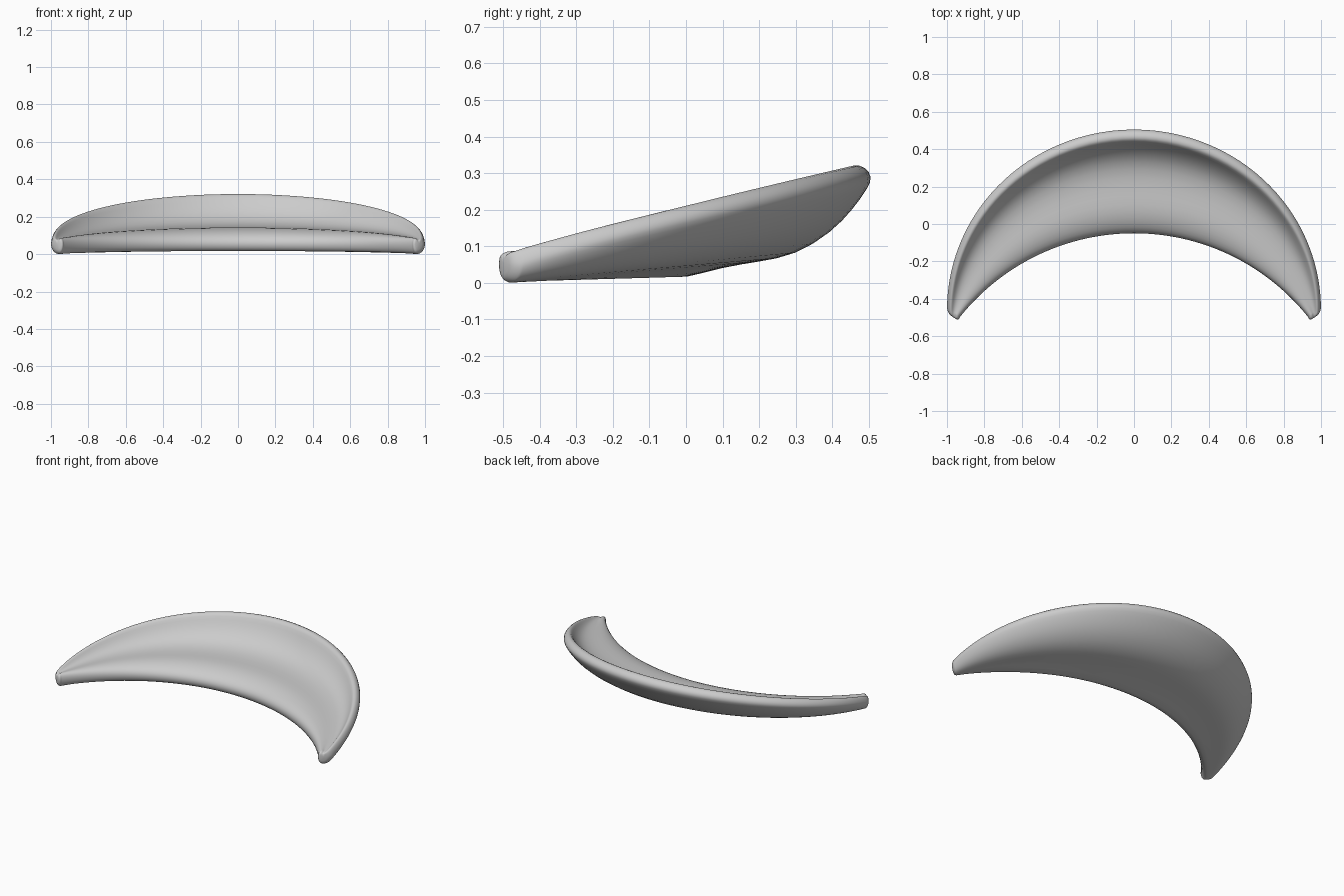
import bpy, bmesh, math
from mathutils import Vector

if "Cube" in bpy.data.objects:
    bpy.data.objects.remove(bpy.data.objects["Cube"])

# Cross-section: (y, z) at the middle, then (fraction across, z) at the tips
PROFILE = [
    (-.01, .010, .25, .0), (.10, .043, .40, .0), (.20, .058, .55, .002),
    (.30, .075, .68, .006), (.40, .138, .82, .015), (.46, .203, .93, .028),
    (.50, .260, .99, .042), (.513, .29, 1.0, .055), (.493, .318, .93, .072),
    (.46, .326, .82, .086), (.442, .308, .70, .089), (.42, .26, .62, .085),
    (.37, .195, .55, .081), (.30, .155, .48, .079), (.20, .142, .42, .079),
    (.10, .145, .36, .082), (.03, .131, .30, .086), (-.02, .107, .18, .086),
    (-.046, .08, .06, .076), (-.052, .05, .0, .05), (-.037, .02, .08, .015),
]
STEPS = 40
INNER_R, INNER_SWEEP = 1.186, math.radians(51.6)


def edges(t):
    """Inner and outer crescent edge points for t in -1..1."""
    a, b = t * INNER_SWEEP, t * math.pi / 2
    inner = Vector((INNER_R * math.sin(a), INNER_R * math.cos(a) - 1.236, 0))
    outer = Vector((math.sin(b), -.45 + .96 * math.cos(b), 0))
    return inner, outer


def width(t):
    inner, outer = edges(t)
    return (outer - inner).length


def section(t):
    """Blend the middle section into the tip section, keeping rim thickness."""
    inner, outer = edges(t)
    k = (1 / width(t) - 1 / width(1)) / (1 / width(0) - 1 / width(1))
    w = max(0, math.cos(t * math.pi / 2)) ** .9
    points = []
    for y, z, tip_u, tip_z in PROFILE:
        u = tip_u + ((y + .05) / .56 - tip_u) * k
        p = inner.lerp(outer, u)
        p.z = tip_z + (z - tip_z) * w
        points.append(p)
    return points


def tip_ring(points, scale, push):
    """Smaller ring that rounds off a tip."""
    centre = sum(points, Vector()) / len(points)
    return [centre + (p - centre) * scale + Vector((0, -push, 0)) for p in points]


# Sections, packed closer towards the tips
ts = [math.sin(math.pi / 2 * (2 * i / STEPS - 1)) for i in range(STEPS + 1)]
rings = [section(t) for t in ts]
rings = ([tip_ring(rings[0], .6, .026), tip_ring(rings[0], .88, .015)] + rings
         + [tip_ring(rings[-1], .88, .015), tip_ring(rings[-1], .6, .026)])

# Crescent shell skinned through the sections
bm = bmesh.new()
loops = [[bm.verts.new(p) for p in ring] for ring in rings]
n = len(PROFILE)
for r0, r1 in zip(loops, loops[1:]):
    for j in range(n):
        bm.faces.new((r0[j], r0[(j + 1) % n], r1[(j + 1) % n], r1[j]))
bm.faces.new(loops[0])
bm.faces.new(loops[-1])
bmesh.ops.recalc_face_normals(bm, faces=bm.faces)
mesh = bpy.data.meshes.new("crescent_dish")
bm.to_mesh(mesh)
bm.free()

dish = bpy.data.objects.new("crescent_dish", mesh)
bpy.context.collection.objects.link(dish)
grey = bpy.data.materials.new("light grey")
grey.diffuse_color = (.6, .6, .6, 1)
grey.use_nodes = True
grey.node_tree.nodes["Principled BSDF"].inputs["Base Color"].default_value = grey.diffuse_color
mesh.materials.append(grey)
mesh.polygons.foreach_set("use_smooth", [True] * len(mesh.polygons))
smooth = dish.modifiers.new("smooth", 'SUBSURF')
smooth.levels = smooth.render_levels = 1
